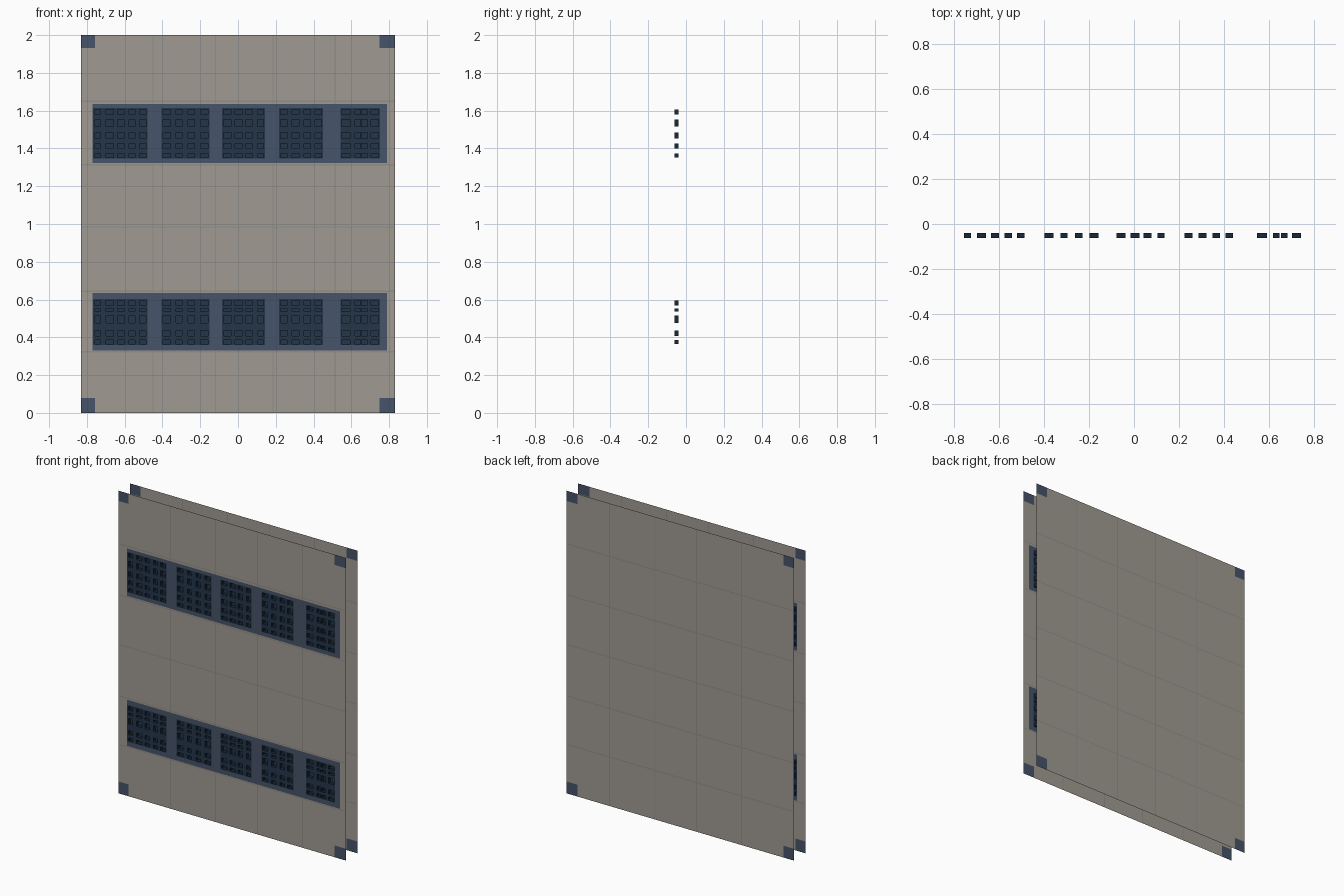
import bpy, bmesh

if "Cube" in bpy.data.objects:
    bpy.data.objects.remove(bpy.data.objects["Cube"])

W, H, Y = 0.832, 2.0, 0.062      # half width, height, sheet offset
DEPTH = 0.023                    # pocket depth


def material(name, srgb):
    m = bpy.data.materials.new(name)
    lin = [((c / 255 + 0.055) / 1.055) ** 2.4 for c in srgb]
    m.diffuse_color = (*lin, 1)
    m.use_nodes = True
    m.node_tree.nodes["Principled BSDF"].inputs["Base Color"].default_value = m.diffuse_color
    return m


MATS = [material("warm_grey", (160, 155, 146)), material("seam_grey", (146, 142, 135)),
        material("slate_blue", (70, 84, 106)), material("dark_navy", (35, 53, 73)),
        material("pocket_shadow_navy", (25, 39, 55))]
GREY, SEAM, BLUE, NAVY, DEEP = range(5)

# Seam lines as thin strips
SEAM_X = [(x - 0.003, x + 0.003) for x in (-0.45, -0.12, 0.185, 0.515)]
SEAM_Z = [(z - 0.003, z + 0.003) for z in (0.324, 0.644, 0.985, 1.314, 1.65)]

# Corner plates
CORNER_X = [(-W, -0.757), (0.75, W)]
CORNER_Z = [(0, 0.078), (1.932, H)]

# Vent bands, grille fields and pocket spans
BAND_X = [(-0.77, 0.788)]
BAND_Z = [(0.33, 0.635), (1.322, 1.635)]
FIELD_X = [(-0.768, -0.48), (-0.405, -0.152), (-0.086, 0.143), (0.217, 0.45), (0.542, 0.752)]
FIELD_Z = [(0.36, 0.603), (1.347, 1.613)]
COLUMNS = [(-.758, -.727), (-.70, -.66), (-.638, -.602), (-.576, -.544), (-.522, -.487),
           (-.398, -.358), (-.327, -.296), (-.264, -.229), (-.198, -.158),
           (-.078, -.038), (-.016, .024), (.042, .078), (.104, .136),
           (.224, .26), (.287, .322), (.349, .384), (.407, .442),
           (.549, .593), (.62, .648), (.655, .685), (.704, .744)]
ROWS = [(.366, .387), (.408, .435), (.477, .515), (.536, .552), (.568, .594),
        (1.353, 1.374), (1.40, 1.427), (1.453, 1.485), (1.517, 1.554), (1.58, 1.607)]


def inside(v, spans):
    return any(a < v < b for a, b in spans)


def sheet(name, y, facing, vents):
    """Flat sheet cut along every span; cells coloured by position, pockets pushed in."""
    xspans = SEAM_X + CORNER_X + (BAND_X + FIELD_X + COLUMNS if vents else [])
    zspans = SEAM_Z + CORNER_Z + (BAND_Z + FIELD_Z + ROWS if vents else [])
    xs = sorted({round(v, 4) for s in xspans for v in s})
    zs = sorted({round(v, 4) for s in zspans for v in s})
    bm = bmesh.new()
    grid = [[bm.verts.new((x, y, z)) for z in zs] for x in xs]
    for i in range(len(xs) - 1):
        for j in range(len(zs) - 1):
            x, z = (xs[i] + xs[i + 1]) / 2, (zs[j] + zs[j + 1]) / 2
            ring = [grid[i][j], grid[i + 1][j], grid[i + 1][j + 1], grid[i][j + 1]]
            if facing > 0:
                ring.reverse()
            mat, pocket = GREY, False
            if inside(x, CORNER_X) and inside(z, CORNER_Z):
                mat = BLUE
            elif vents and inside(x, BAND_X) and inside(z, BAND_Z):
                mat = BLUE
                if inside(x, FIELD_X) and inside(z, FIELD_Z):
                    mat = NAVY
                    pocket = inside(x, COLUMNS) and inside(z, ROWS)
            elif inside(x, SEAM_X) or inside(z, SEAM_Z):
                mat = SEAM
            if pocket:
                floor = [bm.verts.new((v.co.x, y + DEPTH, v.co.z)) for v in ring]
                for k in range(4):
                    n = (k + 1) % 4
                    bm.faces.new((ring[k], ring[n], floor[n], floor[k])).material_index = DEEP
                ring = floor
            bm.faces.new(ring).material_index = mat
    me = bpy.data.meshes.new(name)
    bm.to_mesh(me)
    bm.free()
    for m in MATS:
        me.materials.append(m)
    ob = bpy.data.objects.new(name, me)
    bpy.context.collection.objects.link(ob)
    return ob


# Front sheet with recessed vent grilles, plain rear sheet
sheet("front_vent_panel", -Y, -1, True)
sheet("rear_panel", Y, 1, False)
